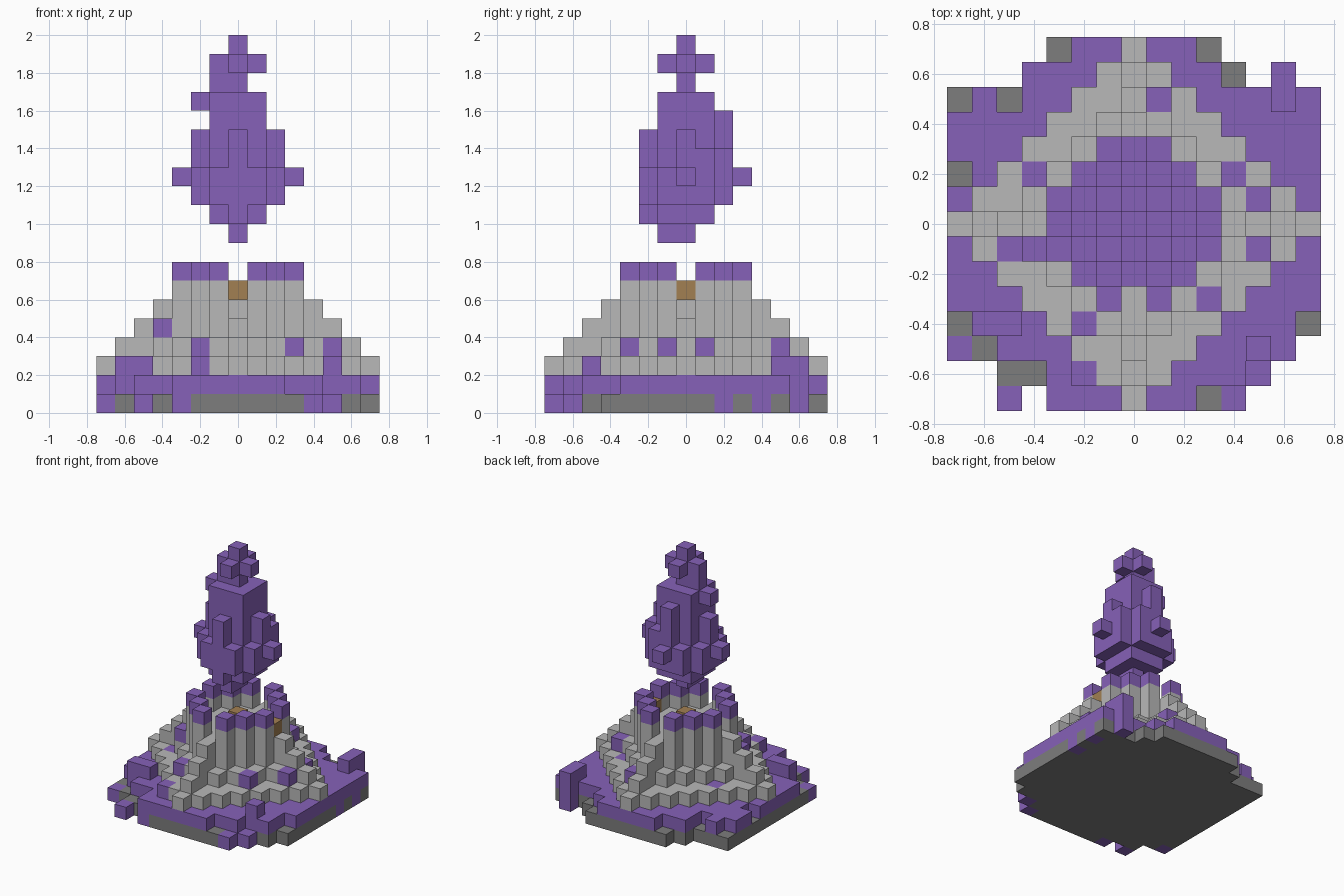
import bpy
import bmesh
from mathutils import Vector

cube = bpy.data.objects.get("Cube")
if cube:
    bpy.data.objects.remove(cube, do_unlink=True)

CELL = 0.1


def material(name, r, g, b):
    mat = bpy.data.materials.new(name)
    mat.use_nodes = True
    mat.diffuse_color = (r, g, b, 1)
    mat.node_tree.nodes["Principled BSDF"].inputs["Base Color"].default_value = (r, g, b, 1)
    return mat


purple = material("purple", 0.24, 0.12, 0.48)
light_stone = material("light stone", 0.48, 0.48, 0.48)
dark_stone = material("dark stone", 0.205, 0.205, 0.205)
brown = material("brown", 0.36, 0.215, 0.085)


def steps(x, y):
    """Distance from the middle, counted in cells along the axes."""
    return abs(x) + abs(y)


def block(x_range, y_range, z, reach):
    """One diamond-shaped layer clipped to a rectangle."""
    return {(x, y, z)
            for x in range(x_range[0], x_range[1] + 1)
            for y in range(y_range[0], y_range[1] + 1)
            if steps(x, y) <= reach}


# Ground outline: row span for each y, plus two stray corner cells
row_spans = {7: (-3, 3), 6: (-4, 4), -5: (-7, 6), -6: (-5, 5), -7: (-3, 4)}
ground = {(x, y) for y in range(-7, 8)
          for x in range(-7, 8)
          if row_spans.get(y, (-7, 7))[0] <= x <= row_spans.get(y, (-7, 7))[1]}
ground |= {(6, 6), (-5, -7)}

bare = {(-3, 7), (3, 7), (4, 6), (-7, 5), (-5, 5), (-7, 2), (-7, -4),
        (7, -4), (-6, -5), (-5, -6), (-4, -6), (3, -7)}
low_growth = {(-5, -7), (-7, -5), (4, -7), (5, -6)}
edge_growth = low_growth | {(-3, -7), (7, 2), (7, 4), (6, 6)}
tall_growth = {(-2, -6), (-6, -4), (-5, -4), (5, -5), (6, 5), (6, 6)}

# Growth on the mound: raised lumps and flat patches
lumps = {(1, 5), (5, 1), (5, -1), (-4, -1), (3, -3), (-2, -4)}
patches = {(-4, 2), (4, 2), (-5, -1)}

# Dark slab and the purple growth covering it
slab = {(x, y, 0) for x, y in ground - edge_growth}
growth = {(x, y, 0) for x, y in edge_growth}
growth |= {(x, y, 1) for x, y in ground - bare - low_growth}
growth |= {(x, y, 2) for x, y in tall_growth}


def mound_height(x, y):
    """Steep stone cone with four stepped ridges along the axes."""
    d = steps(x, y)
    if d <= 3:
        return 6
    if x == 0 or y == 0 or (x, y) in lumps:
        return 10 - d
    return {4: 7, 5: 4}.get(d, 3)


# Stone mound, with a hollow crater and a ring of taller columns
mound, spots, crown = set(), set(), set()
for x, y in ground:
    if steps(x, y) > 7:
        continue
    height = mound_height(x, y)
    for z in range(2, height):
        is_spot = (x, y) in lumps | patches and z == height - 1
        (spots if is_spot else mound).add((x, y, z))
    if height == 7:
        crown.add((x, y, height))

logs = {(0, 0, 6), (3, 0, 6)}

# Floating flame, layer by layer: x range, y range, diamond reach
flame_layers = [
    ((0, 0), (-1, 0), 1),
    ((-1, 1), (-2, 1), 2),
    ((-2, 2), (-2, 2), 3),
    ((-3, 3), (-2, 3), 3),
    ((-2, 2), (-2, 2), 2),
    ((-2, 2), (-2, 2), 2),
    ((-1, 1), (-1, 2), 2),
    ((-2, 1), (-1, 1), 2),
    ((-1, 0), (0, 0), 1),
    ((-1, 1), (-1, 1), 1),
    ((0, 0), (0, 0), 0),
]
flame = {(1, 2, 13), (2, 1, 13)}
for i, (xs, ys, reach) in enumerate(flame_layers):
    flame |= block(xs, ys, 9 + i, reach)

parts = [
    ("ground_slab", slab, dark_stone),
    ("ground_growth", growth, purple),
    ("stone_mound", mound, light_stone),
    ("mound_spots", spots, purple),
    ("crater_crown", crown, purple),
    ("crater_logs", logs, brown),
    ("floating_flame", flame, purple),
]
filled = set().union(*(cells for _, cells, _ in parts))


def build(name, cells, mat):
    """Turn cells into cubes, keeping only the faces open to the air."""
    bm = bmesh.new()
    for cell in sorted(cells):
        centre = Vector(cell) + Vector((0, 0, 0.5))
        for axis in range(3):
            for sign in (-1, 1):
                normal = Vector((0, 0, 0))
                normal[axis] = sign
                neighbour = tuple(int(c + n) for c, n in zip(cell, normal))
                if neighbour in filled:
                    continue
                u = Vector((0, 0, 0))
                u[(axis + 1) % 3] = 0.5
                v = normal.cross(u)
                middle = centre + normal * 0.5
                corners = (middle - u - v, middle + u - v,
                           middle + u + v, middle - u + v)
                bm.faces.new([bm.verts.new(c * CELL) for c in corners])
    bmesh.ops.remove_doubles(bm, verts=bm.verts, dist=0.001)
    mesh = bpy.data.meshes.new(name)
    bm.to_mesh(mesh)
    bm.free()
    mesh.materials.append(mat)
    obj = bpy.data.objects.new(name, mesh)
    bpy.context.collection.objects.link(obj)


for part in parts:
    build(*part)
